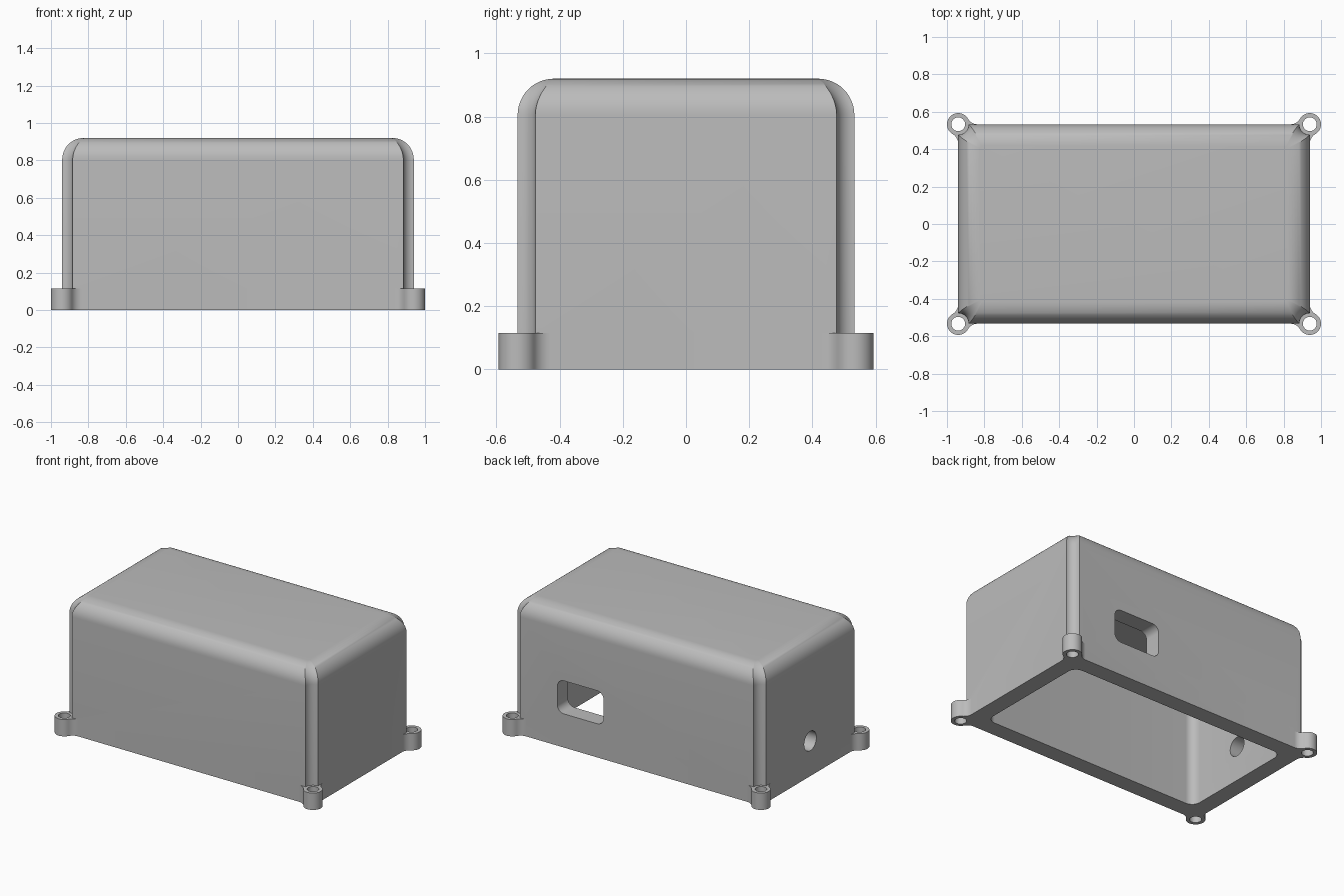
import bpy, bmesh
from math import sin, cos, pi, sqrt, atan2

old = bpy.data.objects.get("Cube")
if old:
    bpy.data.objects.remove(old, do_unlink=True)

HX, HY, H = 0.94, 0.533, 0.92      # half width, half depth, height
R = 0.115                          # top fillet, wall thickness and lug height
NOTCH, LUG, FLARE, BORE = 0.056, 0.06, 0.06, 0.037

grey = bpy.data.materials.new("plain grey")
grey.use_nodes = True
color = (0.5, 0.5, 0.5, 1)
grey.diffuse_color = color
grey.node_tree.nodes["Principled BSDF"].inputs["Base Color"].default_value = color


def arc(cx, cy, r, a0, a1, n):
    return [(cx + r * cos(a0 + (a1 - a0) * i / n),
             cy + r * sin(a0 + (a1 - a0) * i / n)) for i in range(n + 1)]


def rounded_rect(cx, cy, hx, hy, r, n=8):
    pts = []
    for k, (sx, sy) in enumerate([(1, 1), (-1, 1), (-1, -1), (1, -1)]):
        pts += arc(cx + sx * (hx - r), cy + sy * (hy - r), r,
                   k * pi / 2, (k + 1) * pi / 2, n)
    return pts


def loft(name, rings):
    """Skin a stack of equal closed rings and cap both ends."""
    bm = bmesh.new()
    rows = [[bm.verts.new(p) for p in ring] for ring in rings]
    n = len(rows[0])
    for a, b in zip(rows, rows[1:]):
        for i in range(n):
            j = (i + 1) % n
            bm.faces.new((a[i], a[j], b[j], b[i]))
    bm.faces.new(rows[0][::-1])
    bm.faces.new(rows[-1])
    bmesh.ops.recalc_face_normals(bm, faces=bm.faces)
    mesh = bpy.data.meshes.new(name)
    bm.to_mesh(mesh)
    bm.free()
    mesh.materials.append(grey)
    obj = bpy.data.objects.new(name, mesh)
    bpy.context.collection.objects.link(obj)
    return obj


def prism(name, outline, axis, lo, hi):
    place = {"x": lambda p, t: (t, p[0], p[1]),
             "y": lambda p, t: (p[0], t, p[1]),
             "z": lambda p, t: (p[0], p[1], t)}[axis]
    return loft(name, [[place(p, t) for p in outline] for t in (lo, hi)])


def combine(target, tool, operation):
    tool.hide_render = True
    bpy.context.view_layer.objects.active = target
    mod = target.modifiers.new(operation, "BOOLEAN")
    mod.operation, mod.solver, mod.object = operation, "EXACT", tool
    bpy.ops.object.modifier_apply(modifier=mod.name)
    bpy.data.objects.remove(tool, do_unlink=True)


def notched_ring(d, z, n=10):
    """Rectangle with scooped corners, offset inward by d."""
    r = NOTCH + d
    a = atan2(d, sqrt(r * r - d * d))
    quarter = arc(0, 0, r, pi * 1.5 - a, pi + a, n)
    ring = []
    for sx, sy in [(1, 1), (-1, 1), (-1, -1), (1, -1)]:
        pts = [(sx * (HX + u), sy * (HY + v), z) for u, v in quarter]
        ring += pts if sx * sy > 0 else pts[::-1]
    return ring


# Shell body with the filleted top following the scooped corners
STEPS = 12
rings = [notched_ring(0, 0)]
for i in range(STEPS + 1):
    t = pi / 2 * i / STEPS
    rings.append(notched_ring(R * (1 - cos(t)), H - R + R * sin(t)))
enclosure = loft("enclosure_shell", rings)

# Screw lugs that flare into the walls
dx = sqrt(LUG ** 2 + 2 * LUG * FLARE)
lean = atan2(FLARE, dx)
flare = arc(-dx, FLARE, FLARE, -pi / 2, -lean, 8)
lug = flare + arc(0, 0, LUG, pi - lean, lean - pi / 2, 24)[1:-1]
lug += [(v, u) for u, v in reversed(flare)] + [(-0.06, -dx), (-dx, -0.06)]
corners = [(sx, sy) for sx in (1, -1) for sy in (1, -1)]
for sx, sy in corners:
    outline = [(sx * (HX + u), sy * (HY + v)) for u, v in lug]
    combine(enclosure, prism("screw_lug", outline, "z", 0, R), "UNION")

# Screw holes
for sx, sy in corners:
    hole = arc(sx * HX, sy * HY, BORE, 0, 2 * pi, 24)[:-1]
    combine(enclosure, prism("screw_hole", hole, "z", -0.1, R + 0.02), "DIFFERENCE")

# Inner cavity, open underneath
cavity = rounded_rect(0, 0, HX - R, HY - R, 0.06)
combine(enclosure, prism("cavity", cavity, "z", -0.1, H - R), "DIFFERENCE")

# Rear connector opening and round cable hole in the side
window = rounded_rect(0.425, 0.343, 0.175, 0.113, 0.05)
combine(enclosure, prism("rear_opening", window, "y", 0.3, 0.7), "DIFFERENCE")
cable = arc(0, 0.24, 0.066, 0, 2 * pi, 32)[:-1]
combine(enclosure, prism("cable_hole", cable, "x", -1.1, -0.7), "DIFFERENCE")

# Smooth curves, crisp edges
bpy.ops.object.select_all(action="DESELECT")
enclosure.select_set(True)
bpy.context.view_layer.objects.active = enclosure
bpy.ops.object.shade_smooth_by_angle(angle=pi / 7)
